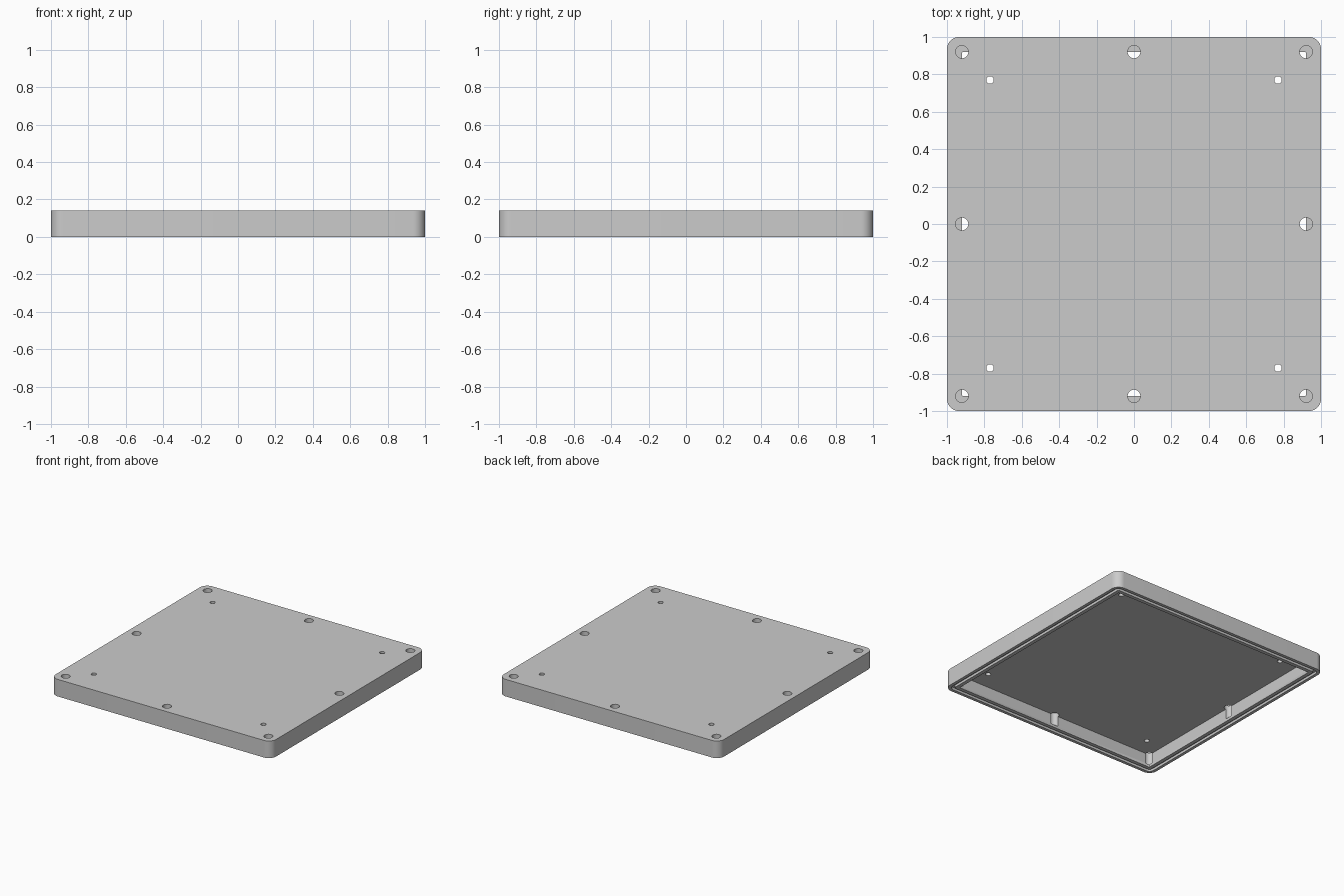
import bpy
import bmesh
from math import pi, sin, cos, radians

cube = bpy.data.objects.get("Cube")
if cube:
    bpy.data.objects.remove(cube)

HEIGHT = 0.14     # overall thickness
CEILING = 0.105   # underside of the top plate
INNER = 0.92      # half width of the cavity, also the screw line

grey = bpy.data.materials.new("plain grey")
grey.use_nodes = True
grey.diffuse_color = (0.6, 0.6, 0.6, 1)
grey.node_tree.nodes["Principled BSDF"].inputs["Base Color"].default_value = (0.6, 0.6, 0.6, 1)


def rounded_square(half, radius, steps=10):
    """Outline of a square with rounded corners."""
    points = []
    for corner in range(4):
        sx, sy = ((1, 1), (-1, 1), (-1, -1), (1, -1))[corner]
        for i in range(steps + 1):
            a = corner * pi / 2 + i / steps * pi / 2
            points.append((sx * (half - radius) + radius * cos(a),
                           sy * (half - radius) + radius * sin(a)))
    return points


def circle(x, y, radius, sides=32):
    return [(x + radius * cos(2 * pi * i / sides), y + radius * sin(2 * pi * i / sides))
            for i in range(sides)]


def add_prism(bm, outline, low, high):
    """Closed upright prism over an outline."""
    bottom = [bm.verts.new((x, y, low)) for x, y in outline]
    top = [bm.verts.new((x, y, high)) for x, y in outline]
    bm.faces.new(bottom[::-1])
    bm.faces.new(top)
    for i in range(len(outline)):
        j = (i + 1) % len(outline)
        bm.faces.new((bottom[i], bottom[j], top[j], top[i]))


def make_object(name, bm):
    mesh = bpy.data.meshes.new(name)
    bm.to_mesh(mesh)
    bm.free()
    mesh.materials.append(grey)
    obj = bpy.data.objects.new(name, mesh)
    bpy.context.collection.objects.link(obj)
    return obj


def prisms(name, parts):
    bm = bmesh.new()
    for outline, low, high in parts:
        add_prism(bm, outline, low, high)
    return make_object(name, bm)


# Solid block with rounded corners
lid = prisms("lid", [(rounded_square(1, 0.065), 0, HEIGHT)])

# Hollow underside
cavity = prisms("cavity_cutter", [(rounded_square(INNER, 0.006, 3), -0.1, CEILING)])

# Seal groove around the rim, as a closed ring
bm = bmesh.new()
loops = [[bm.verts.new((x, y, z)) for x, y in rounded_square(half, half - 0.935)]
         for half, z in ((0.975, -0.05), (0.975, 0.02), (0.95, 0.02), (0.95, -0.05))]
for k in range(4):
    a, b = loops[k], loops[(k + 1) % 4]
    for i in range(len(a)):
        j = (i + 1) % len(a)
        bm.faces.new((a[i], a[j], b[j], b[i]))
bmesh.ops.recalc_face_normals(bm, faces=bm.faces)
groove = make_object("groove_cutter", bm)

# Blind screw holes on the wall line and through holes in the plate
steps = (-INNER, 0, INNER)
screws = prisms("screw_hole_cutter", [(circle(x, y, 0.034), 0.022, 0.3)
                                      for x in steps for y in steps if x or y])
pins = prisms("pin_hole_cutter", [(circle(x, y, 0.02), 0.05, 0.3)
                                  for x in (-0.77, 0.77) for y in (-0.77, 0.77)])

for cutter in (cavity, groove, screws, pins):
    mod = lid.modifiers.new(cutter.name, "BOOLEAN")
    mod.operation = "DIFFERENCE"
    mod.solver = "EXACT"
    mod.object = cutter

# Apply the cuts and remove the cutters
bpy.context.view_layer.update()
cut = bpy.data.meshes.new_from_object(lid.evaluated_get(bpy.context.evaluated_depsgraph_get()))
lid.modifiers.clear()
lid.data = cut
for cutter in (cavity, groove, screws, pins):
    bpy.data.objects.remove(cutter)

bpy.ops.object.select_all(action="DESELECT")
lid.select_set(True)
bpy.context.view_layer.objects.active = lid
bpy.ops.object.shade_smooth_by_angle(angle=radians(30))
